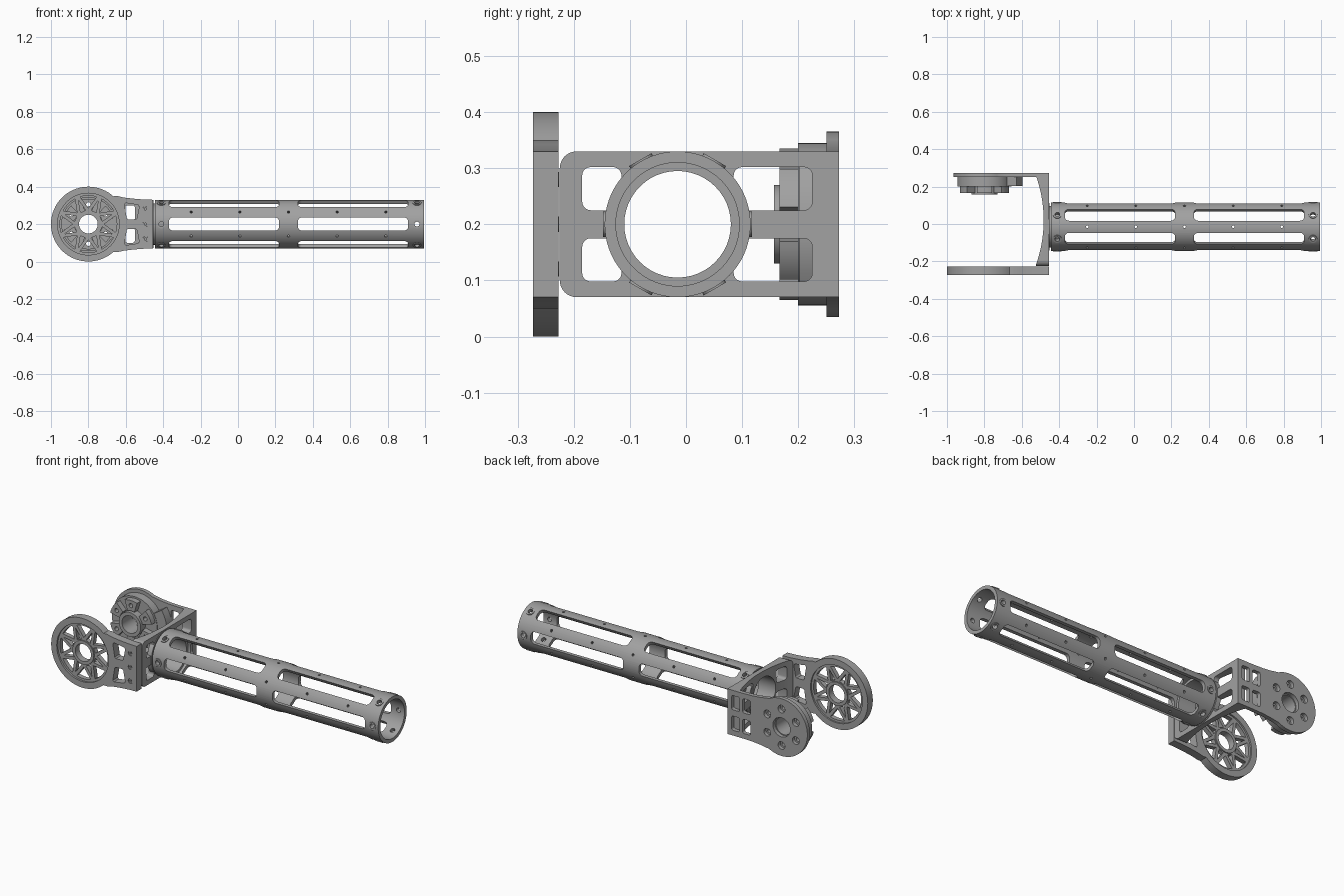
import bpy, bmesh
from math import sin, cos, pi, radians
from mathutils import Matrix, Vector

cube = bpy.data.objects.get("Cube")
if cube:
    bpy.data.objects.remove(cube)

grey = bpy.data.materials.new("machined grey")
grey.use_nodes = True
colour = (0.36, 0.36, 0.36, 1)
grey.diffuse_color = colour
grey.node_tree.nodes["Principled BSDF"].inputs["Base Color"].default_value = colour

# Orientation of a flat outline: facing +x (outline in y, z) or facing -y (outline in x, z)
FACE_X = Matrix(((0, 0, 1, 0), (1, 0, 0, 0), (0, 1, 0, 0), (0, 0, 0, 1)))
FACE_Y = Matrix.Rotation(pi / 2, 4, 'X')
MID = 0.2                      # height of every axis
PIVOT = (-0.8, MID)            # hinge axis in x, z
TUBE = (-0.015, MID)           # tube axis in y, z


def arc(c, r, a0, a1, n):
    angles = [radians(a0 + (a1 - a0) * i / n) for i in range(n + 1)]
    return [(c[0] + r * cos(a), c[1] + r * sin(a)) for a in angles]


def circle(c, r, n=48):
    return arc(c, r, 0, 360, n)[:-1]


def polar(c, *pairs):
    return [(c[0] + r * cos(radians(a)), c[1] + r * sin(radians(a))) for r, a in pairs]


def sector(c, r0, r1, mid, half, n=8):
    return arc(c, r1, mid - half, mid + half, n) + arc(c, r0, mid + half, mid - half, n)


def rounded(u0, u1, v0, v1, r=0.015):
    corners = ((u1 - r, v1 - r, 0), (u0 + r, v1 - r, 90), (u0 + r, v0 + r, 180), (u1 - r, v0 + r, 270))
    return [p for u, v, a in corners for p in arc((u, v), r, a, a + 90, 5)]


def plate(name, loops, lo, hi, matrix):
    """Extrude an outline with holes from lo to hi along the facing axis."""
    curve = bpy.data.curves.new(name, 'CURVE')
    curve.dimensions = '2D'
    curve.fill_mode = 'BOTH'
    curve.extrude = (hi - lo) / 2
    for loop in loops:
        spline = curve.splines.new('POLY')
        spline.points.add(len(loop) - 1)
        for point, (u, v) in zip(spline.points, loop):
            point.co = (u, v, 0, 1)
        spline.use_cyclic_u = True
    temp = bpy.data.objects.new(name + " outline", curve)
    bpy.context.collection.objects.link(temp)
    graph = bpy.context.evaluated_depsgraph_get()
    mesh = bpy.data.meshes.new_from_object(temp.evaluated_get(graph))
    bpy.data.objects.remove(temp)
    bm = bmesh.new()
    bm.from_mesh(mesh)
    bmesh.ops.remove_doubles(bm, verts=bm.verts, dist=0.00005)
    bmesh.ops.recalc_face_normals(bm, faces=bm.faces)
    bmesh.ops.transform(bm, verts=bm.verts, matrix=matrix @ Matrix.Translation((0, 0, (lo + hi) / 2)))
    bm.to_mesh(mesh)
    bm.free()
    mesh.name = name
    mesh.materials.clear()
    mesh.materials.append(grey)
    obj = bpy.data.objects.new(name, mesh)
    bpy.context.collection.objects.link(obj)
    return obj


def select(objects):
    bpy.ops.object.select_all(action='DESELECT')
    for o in objects:
        o.select_set(True)
    bpy.context.view_layer.objects.active = objects[0]


def join(objects, name):
    select(objects)
    bpy.ops.object.join()
    objects[0].name = name
    return objects[0]


def cut(obj, cutter):
    mod = obj.modifiers.new("cut", 'BOOLEAN')
    mod.operation = 'DIFFERENCE'
    mod.solver = 'EXACT'
    mod.object = cutter
    select([obj])
    bpy.ops.object.modifier_apply(modifier=mod.name)
    bpy.data.objects.remove(cutter)


def mirrored(loop):
    return [(u, 2 * MID - v) for u, v in loop]


# Tube with six rows of slots, end screw holes and small rivet holes
tube = plate("tube", [circle(TUBE, 0.13, 72), circle(TUBE, 0.11, 72)], -0.445, 0.995, FACE_X)


def around_tube(angle):
    centre = Matrix.Translation((0, *TUBE))
    return centre @ Matrix.Rotation(radians(angle), 4, 'X') @ FACE_Y


cutters, washers = [], []
for k in range(6):
    on_slot, between = around_tube(60 * k), around_tube(60 * k + 30)
    for x0 in (-0.37, 0.32):
        cutters.append(plate("slot", [rounded(x0, x0 + 0.59, -0.035, 0.035, 0.022)], 0.08, 0.16, on_slot))
    for x in (-0.41, 0.957):
        cutters.append(plate("hole", [circle((x, 0), 0.013, 16)], 0.08, 0.16, on_slot))
        washers.append(plate("washer", [circle((x, 0), 0.023, 24), circle((x, 0), 0.013, 16)],
                             0.12, 0.133, on_slot))
    for i in range(5):
        cutters.append(plate("hole", [circle((-0.25 + 0.26 * i, 0), 0.007, 10)], 0.08, 0.16, between))
cut(tube, join(cutters, "tube_cutter"))
join(washers, "tube_screw_washers")

# Bracket crossbar with four windows, a bore and a hollowed inner face
outline = (arc((-0.195, MID + 0.1), 0.03, 90, 180, 6) + arc((-0.195, MID - 0.1), 0.03, 180, 270, 6)
           + [(0.25, MID - 0.13), (0.25, MID + 0.13)])
holes = [circle(TUBE, 0.095)]
for y0, y1 in ((-0.185, -0.115), (0.085, 0.225)):
    window = rounded(y0, y1, 0.225, 0.302)
    holes += [window, mirrored(window)]
crossbar = plate("bracket_crossbar", [outline] + holes, -0.525, -0.455, FACE_X)
hollow = plate("hollow_cutter", [arc((-1.193, 0.02), 0.71, -35, 35, 40)], -0.1, 0.5, Matrix.Identity(4))
cut(crossbar, hollow)

# Socket that enters the tube
plate("tube_shoulder", [circle(TUBE, 0.128), circle(TUBE, 0.095)], -0.48, -0.452, FACE_X)
plate("tube_spigot", [circle(TUBE, 0.1105), circle(TUBE, 0.095)], -0.455, -0.385, FACE_X)


def arm_outline(radius, start, neck):
    """Disc that blends through a neck into the crossbar end."""
    lower = mirrored(neck)
    return arc(PIVOT, radius, start, 360 - start, 56) + lower + [
        (-0.455, MID - 0.13), (-0.455, MID + 0.13)] + neck[::-1]


# Front arm: rim, neck windows, and a recessed star lattice
window = [(-0.607, 0.305), (-0.6, 0.313), (-0.535, 0.303), (-0.528, 0.295),
          (-0.54, 0.232), (-0.547, 0.225), (-0.588, 0.225), (-0.595, 0.232)]
screws = [(-0.495, MID + dz) for dz in (-0.08, 0, 0.08)]
front = arm_outline(0.2, 48, [(-0.645, 0.35), (-0.61, 0.342), (-0.56, 0.336), (-0.51, 0.332)])
plate("front_arm", [front, circle(PIVOT, 0.165), window, mirrored(window)]
      + [circle(s, 0.014, 20) for s in screws], 0.227, 0.273, FACE_Y)
lattice = [circle(PIVOT, 0.167), circle(PIVOT, 0.05)]
for k in range(8):
    a = 45 * k
    lattice.append(arc(PIVOT, 0.152, a - 17, a + 17, 6) + polar(PIVOT, (0.085, a)))
    lattice.append(polar(PIVOT, (0.138, a + 22.5), (0.076, a + 34), (0.073, a + 22.5), (0.076, a + 11)))
plate("front_star_lattice", lattice, 0.236, 0.262, FACE_Y)
plate("front_hub_ring", [circle(PIVOT, 0.068), circle(PIVOT, 0.05)], 0.23, 0.268, FACE_Y)
join([plate("screw", [circle(s, 0.0135, 20), circle(s, 0.006, 6)], 0.226, 0.268, FACE_Y)
      for s in screws], "front_arm_screws")

# Back arm: solid disc with bolt holes and four neck windows
bolts = polar(PIVOT, *[(0.105, 30 + 60 * k) for k in range(6)])
back = arm_outline(0.165, 62, [(-0.67, 0.337), (-0.62, 0.332), (-0.55, 0.33)])
holes = [circle(PIVOT, 0.055)] + [circle(b, 0.022, 24) for b in bolts]
for x0, x1 in ((-0.602, -0.552), (-0.532, -0.482)):
    window = rounded(x0, x1, 0.218, 0.3, 0.01)
    holes += [window, mirrored(window)]
plate("back_arm", [back] + holes, -0.273, -0.25, FACE_Y)

# Drive boss on the inside of the back arm
bores = [circle(b, 0.012, 16) for b in bolts]
plate("drive_boss", [circle(PIVOT, 0.145), circle(PIVOT, 0.05)] + bores, -0.252, -0.2, FACE_Y)
plate("boss_stop", [sector(PIVOT, 0.14, 0.205, 0, 33)], -0.252, -0.202, FACE_Y)
join([plate("lug", [sector(PIVOT, 0.075, 0.135, 30 + 60 * k, 17), bores[k]], -0.202, -0.167, FACE_Y)
      for k in range(6)], "drive_lugs")
plate("drive_hub", [circle(PIVOT, 0.07), circle(PIVOT, 0.05)], -0.202, -0.157, FACE_Y)

# Smooth the round walls and keep the machined edges sharp
select([o for o in bpy.context.collection.objects if o.type == 'MESH' and grey.name in o.data.materials])
bpy.ops.object.shade_smooth_by_angle(angle=radians(30))
